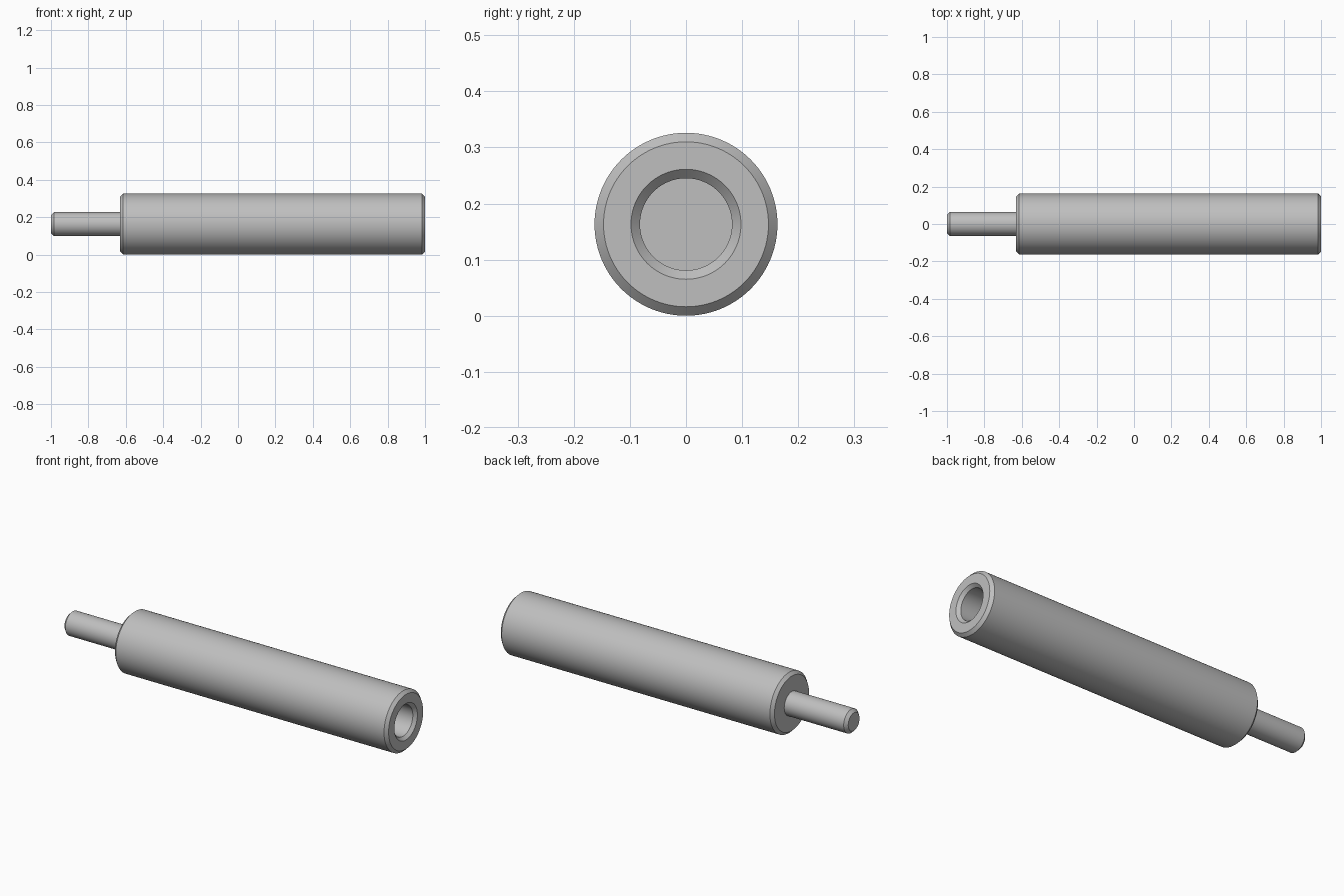
import bpy, bmesh, math
from mathutils import Matrix

cube = bpy.data.objects.get("Cube")
if cube:
    bpy.data.objects.remove(cube, do_unlink=True)

# Main dimensions
BODY_R, ROD_R, HOLE_R = 0.163, 0.064, 0.082
TIP_X, SHOULDER_X, END_X = -1.0, -0.63, 1.0
HOLE_DEPTH = 0.45
BEVEL = 0.016
SIDES = 96

# Material
steel = bpy.data.materials.new("plain grey metal")
steel.use_nodes = True
colour = (0.52, 0.52, 0.52, 1)
steel.diffuse_color = colour
steel.node_tree.nodes["Principled BSDF"].inputs["Base Color"].default_value = colour


def lathe(name, profile):
    """Revolve (x, radius) points around the x axis, welding the poles."""
    bm = bmesh.new()
    verts = [bm.verts.new((x, 0, r)) for x, r in profile]
    edges = [bm.edges.new(pair) for pair in zip(verts, verts[1:])]
    bmesh.ops.spin(bm, geom=verts + edges, cent=(0, 0, 0), axis=(1, 0, 0),
                   angle=math.tau, steps=SIDES, use_merge=True)
    bmesh.ops.remove_doubles(bm, verts=bm.verts, dist=0.0001)
    bmesh.ops.recalc_face_normals(bm, faces=bm.faces)
    bm.transform(Matrix.Translation((0, 0, BODY_R)))
    mesh = bpy.data.meshes.new(name)
    bm.to_mesh(mesh)
    bm.free()
    mesh.materials.append(steel)
    obj = bpy.data.objects.new(name, mesh)
    bpy.context.collection.objects.link(obj)
    bpy.ops.object.select_all(action="DESELECT")
    bpy.context.view_layer.objects.active = obj
    obj.select_set(True)
    bpy.ops.object.shade_smooth_by_angle(angle=math.radians(30))
    return obj


# Stud, shoulder, chamfered body and countersunk blind hole in one solid
lathe("spacer_pillar", [
    (TIP_X, 0),
    (TIP_X, ROD_R - BEVEL),
    (TIP_X + BEVEL, ROD_R),
    (SHOULDER_X, ROD_R),
    (SHOULDER_X, BODY_R - BEVEL),
    (SHOULDER_X + BEVEL, BODY_R),
    (END_X - BEVEL, BODY_R),
    (END_X, BODY_R - BEVEL),
    (END_X, HOLE_R + BEVEL),
    (END_X - BEVEL, HOLE_R),
    (END_X - HOLE_DEPTH, HOLE_R),
    (END_X - HOLE_DEPTH, 0),
])
